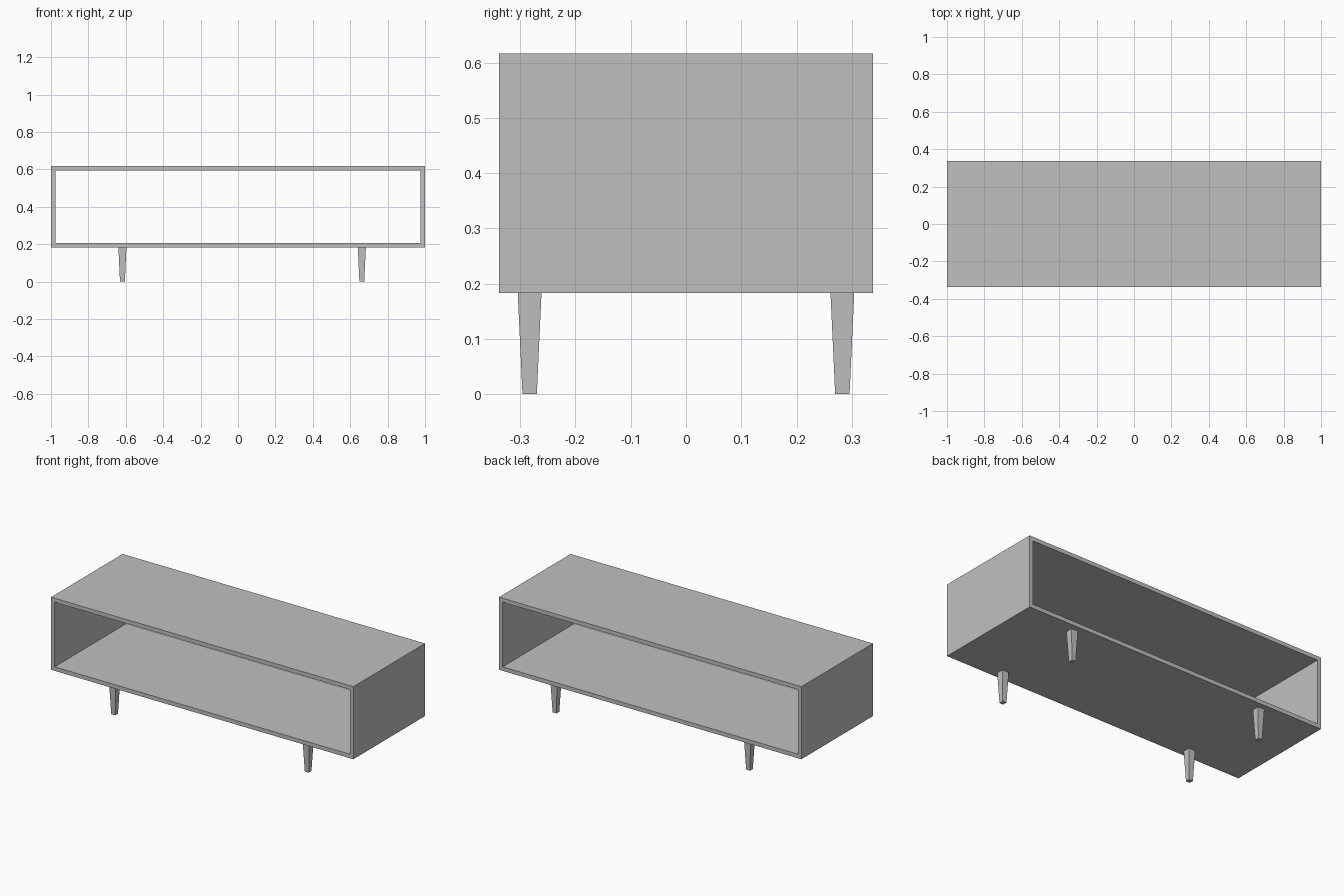
import bpy
import bmesh
from mathutils import Matrix, Vector

WIDTH, DEPTH = 2.0, 0.676
BOTTOM, TOP = 0.183, 0.617
BOARD = 0.024
LEG_TOP, LEG_FOOT = 0.043, 0.026

default = bpy.data.objects.get("Cube")
if default:
    bpy.data.objects.remove(default, do_unlink=True)

grey = bpy.data.materials.new("plain grey")
grey.use_nodes = True
grey.diffuse_color = (0.53, 0.53, 0.53, 1)
grey.node_tree.nodes["Principled BSDF"].inputs["Base Color"].default_value = grey.diffuse_color


def add_object(name, bm):
    mesh = bpy.data.meshes.new(name)
    bm.to_mesh(mesh)
    bm.free()
    mesh.materials.append(grey)
    obj = bpy.data.objects.new(name, mesh)
    bpy.context.collection.objects.link(obj)
    return obj


def block(size, center):
    bm = bmesh.new()
    bmesh.ops.create_cube(bm, size=1, matrix=Matrix.Translation(center) @ Matrix.Diagonal((*size, 1)))
    return bm


# Cabinet: a box open at front and back, its boards thickened inwards
bm = block((WIDTH, DEPTH, TOP - BOTTOM), (0, 0, (TOP + BOTTOM) / 2))
bm.normal_update()
ends = [f for f in bm.faces if abs(f.normal.y) > 0.9]
bmesh.ops.delete(bm, geom=ends, context='FACES_ONLY')
cabinet = add_object("cabinet_shell", bm)
boards = cabinet.modifiers.new("boards", 'SOLIDIFY')
boards.thickness = BOARD
boards.offset = -1
boards.use_even_offset = True

# Square legs tapering towards the foot
for side, x in (("right", -0.618), ("left", 0.662)):
    for end, y in (("front", -0.283), ("back", 0.283)):
        bm = block((LEG_TOP, LEG_TOP, BOTTOM), (0, 0, BOTTOM / 2))
        foot = [v for v in bm.verts if v.co.z < BOTTOM / 2]
        taper = LEG_FOOT / LEG_TOP
        bmesh.ops.scale(bm, vec=Vector((taper, taper, 1)), verts=foot)
        leg = add_object(f"{end}_{side}_leg", bm)
        leg.location = (x, y, 0)
